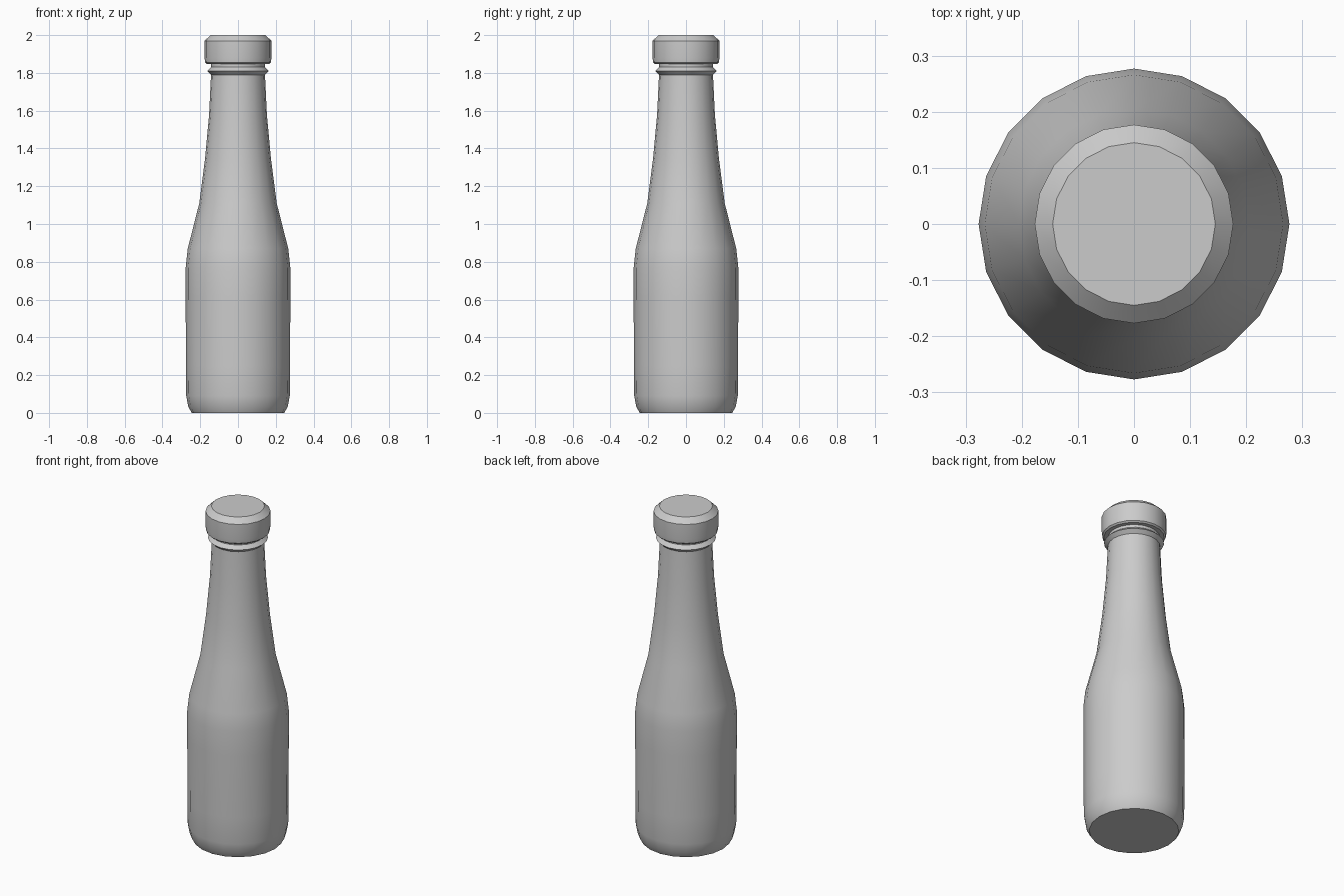
import bpy, bmesh, math

if "Cube" in bpy.data.objects:
    bpy.data.objects.remove(bpy.data.objects["Cube"])

SIDES = 20


def lathe(name, profile):
    """Revolve (radius, z) points about z and cap both ends."""
    bm = bmesh.new()
    rings = []
    for r, z in profile:
        rings.append([bm.verts.new((r * math.cos(2 * math.pi * i / SIDES),
                                    r * math.sin(2 * math.pi * i / SIDES), z))
                      for i in range(SIDES)])
    for low, high in zip(rings, rings[1:]):
        for i in range(SIDES):
            j = (i + 1) % SIDES
            bm.faces.new((low[i], low[j], high[j], high[i]))
    bm.faces.new(rings[0][::-1])
    bm.faces.new(rings[-1])
    mesh = bpy.data.meshes.new(name)
    bm.to_mesh(mesh)
    bm.free()
    obj = bpy.data.objects.new(name, mesh)
    bpy.context.collection.objects.link(obj)
    bpy.ops.object.select_all(action='DESELECT')
    obj.select_set(True)
    bpy.context.view_layer.objects.active = obj
    bpy.ops.object.shade_smooth_by_angle(angle=math.radians(40))
    return obj


# Bottle: rounded base, straight body, tapering shoulder, neck and lip ring
lathe("bottle", [(0.245, 0.0), (0.264, 0.035), (0.274, 0.09), (0.276, 0.25),
                 (0.277, 0.62), (0.277, 0.77), (0.266, 0.87), (0.205, 1.11),
                 (0.174, 1.35), (0.153, 1.58), (0.143, 1.79),
                 (0.164, 1.81), (0.142, 1.83), (0.142, 1.86)])

# Cap: short drum with softened bottom edge and chamfered top
lathe("cap", [(0.165, 1.847), (0.174, 1.855), (0.177, 1.88),
              (0.177, 1.97), (0.145, 2.0)])
